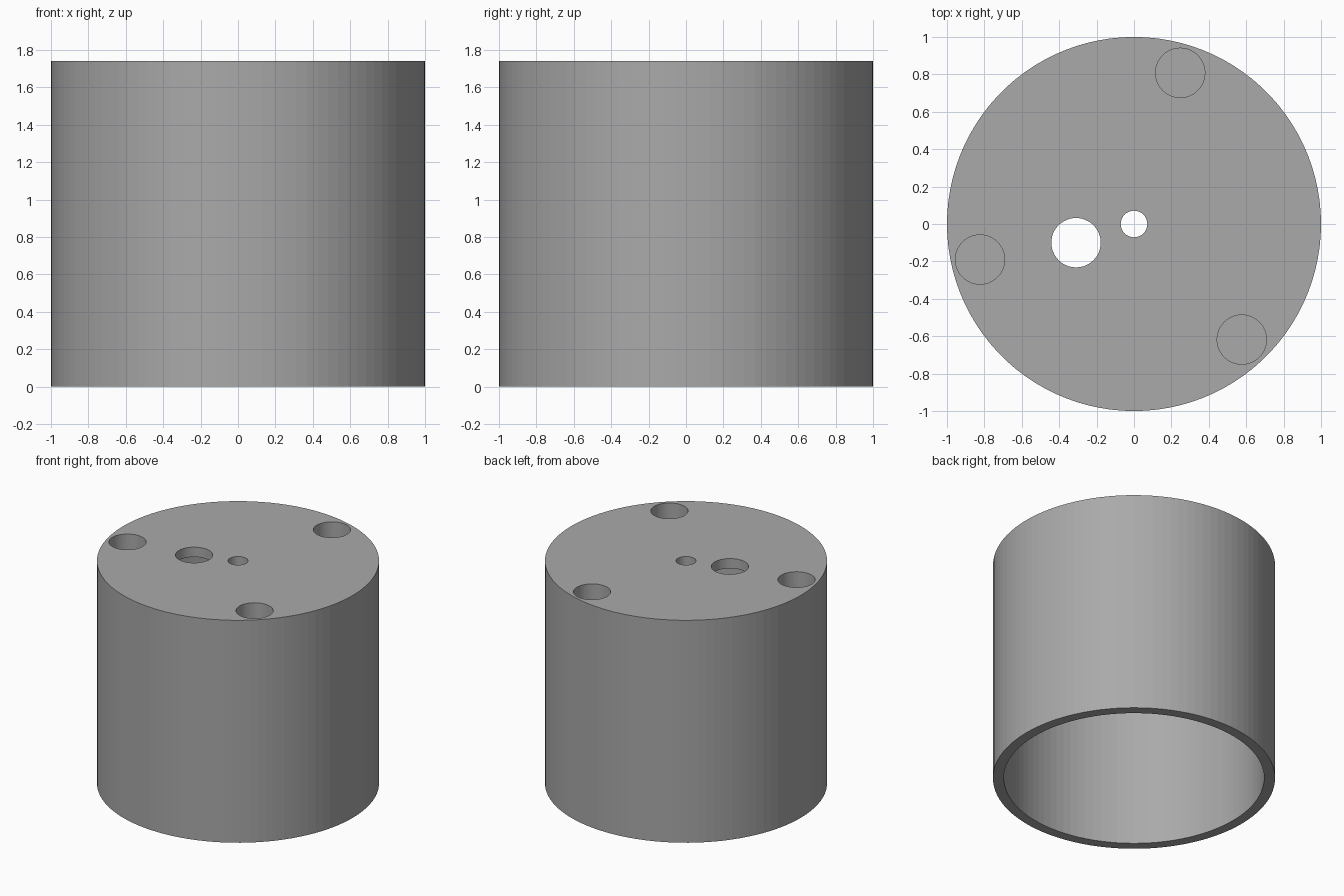
import bpy, math

if "Cube" in bpy.data.objects:
    bpy.data.objects.remove(bpy.data.objects["Cube"])

R, H, WALL = 1.0, 1.74, 0.077        # outer radius, height, wall and lid thickness
HOLE_R, PIN_R = 0.132, 0.071         # large holes, centre hole
POCKET_DEPTH = 0.32

grey = bpy.data.materials.new("mid grey")
grey.diffuse_color = (0.4, 0.4, 0.4, 1)
grey.use_nodes = True
grey.node_tree.nodes["Principled BSDF"].inputs["Base Color"].default_value = grey.diffuse_color


def cylinder(name, radius, z0, z1, x=0.0, y=0.0, sides=48):
    bpy.ops.mesh.primitive_cylinder_add(vertices=sides, radius=radius, depth=z1 - z0,
                                        location=(x, y, (z0 + z1) / 2))
    ob = bpy.context.object
    ob.name = name
    return ob


def cut(target, cutter):
    """Subtract the cutter from the target, then remove the cutter."""
    cutter.hide_render = True
    mod = target.modifiers.new("cut", 'BOOLEAN')
    mod.operation, mod.solver, mod.object = 'DIFFERENCE', 'EXACT', cutter
    bpy.context.view_layer.objects.active = target
    bpy.ops.object.modifier_apply(modifier=mod.name)
    bpy.data.objects.remove(cutter)


# three pockets evenly spaced near the rim
spots = [(0.845 * math.cos(math.radians(a)), 0.845 * math.sin(math.radians(a)))
         for a in (73, 193, 313)]

# cavity shape, with room left for the closed bosses around the pockets
cavity = cylinder("cavity", R - WALL, -0.1, H - WALL, sides=100)
for x, y in spots:
    cut(cavity, cylinder("boss_space", HOLE_R + WALL, H - POCKET_DEPTH - WALL, H + 0.1, x, y))

# cup, open underneath
cup = cylinder("cup_body", R, 0, H, sides=100)
cut(cup, cavity)

# blind pockets in the lid
for x, y in spots:
    cut(cup, cylinder("pocket", HOLE_R, H - POCKET_DEPTH, H + 0.1, x, y))

# through holes in the lid
cut(cup, cylinder("centre_hole", PIN_R, H - 0.2, H + 0.1))
cut(cup, cylinder("side_hole", HOLE_R, H - 0.2, H + 0.1, -0.31, -0.10))

cup.data.materials.clear()
cup.data.materials.append(grey)
for p in cup.data.polygons:
    p.material_index = 0
